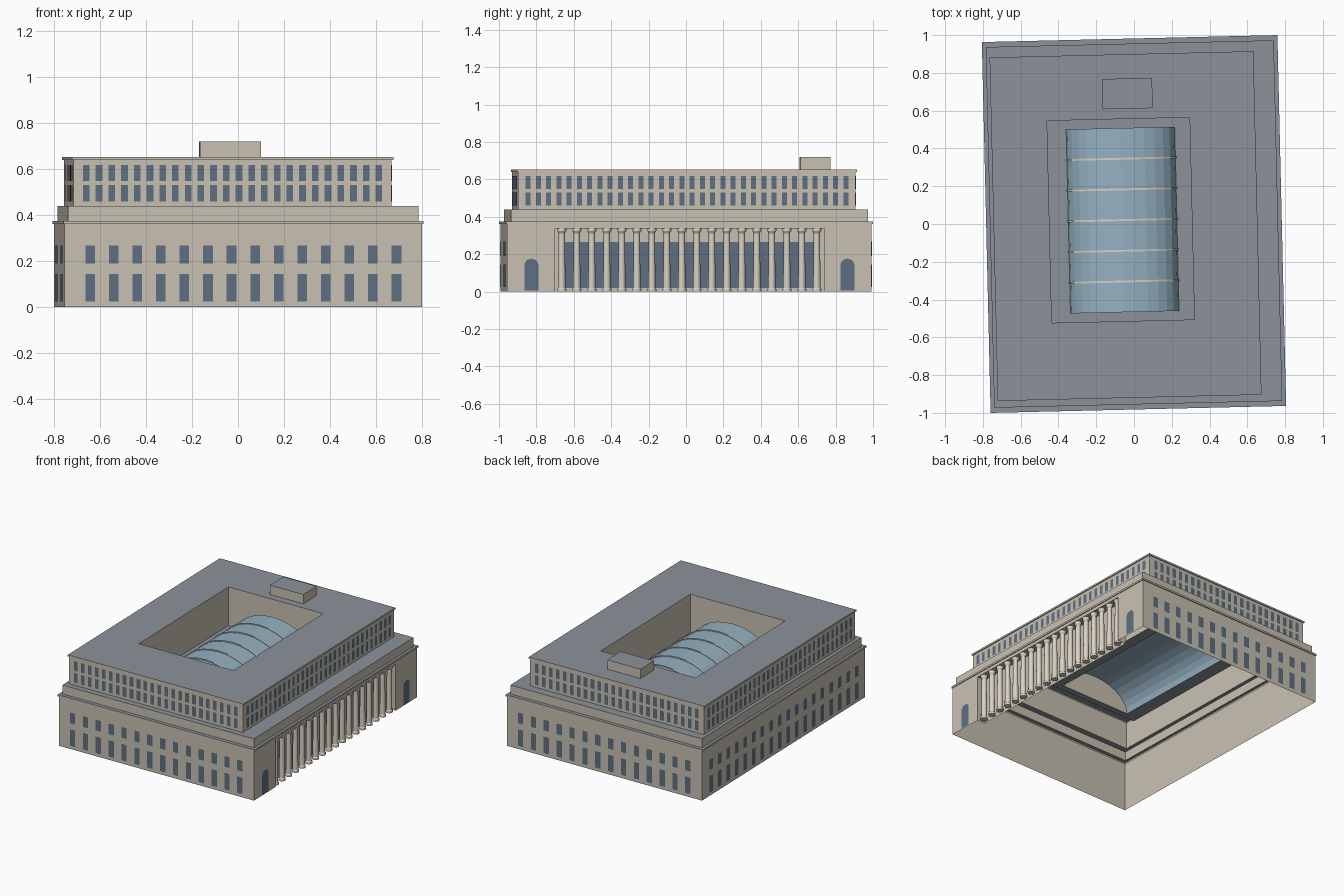
import bpy, math
from math import sin, cos, pi, radians

if "Cube" in bpy.data.objects:
    bpy.data.objects.remove(bpy.data.objects["Cube"])

TURN = radians(1.35)  # whole building sits slightly rotated on the site


def material(name, rgb):
    m = bpy.data.materials.new(name)
    m.diffuse_color = (*rgb, 1)
    m.use_nodes = True
    m.node_tree.nodes["Principled BSDF"].inputs["Base Color"].default_value = m.diffuse_color
    return m


STONE = material("stone", (0.58, 0.53, 0.45))
ROOF = material("roof_grey", (0.26, 0.29, 0.32))
PANE = material("window_blue", (0.11, 0.16, 0.22))
GLASS = material("skylight_glass", (0.30, 0.44, 0.54))
TRIM = material("pale_trim", (0.70, 0.64, 0.55))


def add(name, verts, faces, mat):
    me = bpy.data.meshes.new(name)
    me.from_pydata(verts, [], faces)
    me.materials.append(mat)
    ob = bpy.data.objects.new(name, me)
    ob.rotation_euler.z = TURN
    bpy.context.collection.objects.link(ob)
    return ob


def rect(w, l, z, cu=0, cv=0):
    return [(cu + a * w / 2, cv + b * l / 2, z) for a, b in ((-1, -1), (1, -1), (1, 1), (-1, 1))]


def loft(name, loops, mat, bottom=False, top=False):
    n = len(loops[0])
    verts = [p for lp in loops for p in lp]
    faces = [(k * n + i, k * n + (i + 1) % n, (k + 1) * n + (i + 1) % n, (k + 1) * n + i)
             for k in range(len(loops) - 1) for i in range(n)]
    if bottom:
        faces.append(tuple(reversed(range(n))))
    if top:
        faces.append(tuple(range(len(verts) - n, len(verts))))
    return add(name, verts, faces, mat)


def on_side(side, d, s, z):
    # point at distance d out from the centre, s along the wall
    return {"front": (s, -d, z), "right": (d, s, z), "back": (-s, d, z), "left": (-d, -s, z)}[side]


def windows(name, side, d, count, span, width, rows, mid=0):
    verts, faces = [], []
    for i in range(count):
        s = mid - span + 2 * span * i / (count - 1)
        for z0, z1 in rows:
            b = len(verts)
            verts += [on_side(side, d, s + a * width / 2, z)
                      for a, z in ((-1, z0), (1, z0), (1, z1), (-1, z1))]
            faces.append((b, b + 1, b + 2, b + 3))
    add(name, verts, faces, PANE)


# Main dimensions
BW, BL = 1.553, 1.95            # base walls
CW, CL = 1.565, 1.9637          # lower cornice
SW, SL = 1.525, 1.91            # setback
UW, UL, UU, UV = 1.383, 1.805, -0.045, -0.01   # upper storeys
HW, HL, HU, HV = 0.755, 1.07, -0.07, 0.022     # courtyard opening
VW, VL, VU, VV = 0.575, 0.975, -0.06, 0.022    # skylight
REC, DEPTH, SOFFIT, FLOOR = 0.72, 0.065, 0.338, 0.37
EPS = 0.003

# Base walls with the colonnade recess on the right side
x, y = BW / 2, BL / 2
plan = [(-x, -y), (x, -y), (x, -REC), (x - DEPTH, -REC), (x - DEPTH, REC), (x, REC), (x, y), (-x, y)]
loft("base_walls", [[(*p, z) for p in plan] for z in (0, SOFFIT)], STONE)
loft("base_lintel", [rect(BW, BL, SOFFIT), rect(BW, BL, 0.362)], STONE)
add("recess_soffit", [(*p, SOFFIT) for p in plan[2:6]], [(3, 2, 1, 0)], STONE)

# Cornices, setback and upper storeys
loft("lower_cornice", [rect(BW, BL, 0.362), rect(CW, CL, 0.362), rect(CW, CL, 0.375)], STONE)
loft("lower_ledge", [rect(CW, CL, 0.375), rect(SW, SL, 0.375)], ROOF)
loft("setback_walls", [rect(SW, SL, 0.375), rect(SW, SL, 0.44)], STONE)
loft("upper_ledge", [rect(SW, SL, 0.44), rect(UW, UL, 0.44, UU, UV)], ROOF)
loft("upper_walls", [rect(UW, UL, z, UU, UV) for z in (0.44, 0.64)], STONE)
uc = (UW + 0.014, UL + 0.014)
loft("upper_cornice", [rect(UW, UL, 0.64, UU, UV), rect(*uc, 0.64, UU, UV), rect(*uc, 0.652, UU, UV)], STONE)

# Roof with courtyard
loft("main_roof", [rect(*uc, 0.652, UU, UV), rect(HW, HL, 0.652, HU, HV)], ROOF)
loft("courtyard_walls", [rect(HW, HL, 0.652, HU, HV), rect(HW, HL, FLOOR, HU, HV)], STONE)
loft("courtyard_roof", [rect(HW, HL, FLOOR, HU, HV), rect(VW, VL, FLOOR, VU, VV)], ROOF)

# Rooftop plant room
loft("plant_room_walls", [rect(0.265, 0.16, z, -0.019, 0.691) for z in (0.652, 0.72)], STONE)
add("plant_room_roof", rect(0.265, 0.16, 0.72, -0.019, 0.691), [(0, 1, 2, 3)], ROOF)


# Barrel-vault skylight
def arch(v, grow=0.0, seg=14):
    return [(VU + (VW / 2 + grow) * cos(pi * i / seg), v,
             FLOOR + (0.18 + grow) * sin(pi * i / seg)) for i in range(seg + 1)]


def strip(name, loops, mat):
    n = len(loops[0])
    add(name, [p for lp in loops for p in lp],
        [(k * n + i, k * n + n + i, k * n + n + i + 1, k * n + i + 1)
         for k in range(len(loops) - 1) for i in range(n - 1)], mat)


v0, v1 = VV - VL / 2, VV + VL / 2
strip("skylight_vault", [arch(v0), arch(v1)], GLASS)
for label, v in (("front", v0), ("back", v1)):
    pts = arch(v)
    order = range(len(pts)) if label == "back" else reversed(range(len(pts)))
    add(f"skylight_{label}_end", pts, [tuple(order)], STONE)
for k in range(1, 6):
    v = v0 + VL * k / 6
    strip(f"skylight_rib_{k}", [arch(v - 0.005), arch(v - 0.005, 0.005),
                                arch(v + 0.005, 0.005), arch(v + 0.005)], TRIM)

# Base windows
base_rows = ((0.025, 0.145), (0.19, 0.268))
windows("front_base_windows", "front", y + EPS, 14, 0.666, 0.042, base_rows)
windows("back_base_windows", "back", y + EPS, 14, 0.666, 0.042, base_rows)
windows("left_base_windows", "left", x + EPS, 18, 0.871, 0.042, base_rows)

# Upper windows
upper_rows = ((0.46, 0.53), (0.548, 0.617))
windows("front_upper_windows", "front", UL / 2 - UV + EPS, 24, 0.636, 0.029, upper_rows, UU)
windows("back_upper_windows", "back", UL / 2 + UV + EPS, 24, 0.636, 0.029, upper_rows, -UU)
windows("right_upper_windows", "right", UW / 2 + UU + EPS, 32, 0.85, 0.027, upper_rows, UV)
windows("left_upper_windows", "left", UW / 2 - UU + EPS, 32, 0.85, 0.027, upper_rows, -UV)

# Tall windows behind the columns
windows("colonnade_windows", "right", x - DEPTH + EPS, 17, 0.642, 0.05, ((0.02, 0.265),))

# Arched side doors
for label, mid in (("front", -0.845), ("back", 0.845)):
    r = 0.038
    pts = [(x + EPS, mid - r, 0.005), (x + EPS, mid + r, 0.005)]
    pts += [(x + EPS, mid + r * cos(pi * i / 12), 0.138 + r * sin(pi * i / 12)) for i in range(13)]
    add(f"{label}_arched_door", pts, [tuple(range(len(pts)))], PANE)

# Colonnade: turned columns with base and capital
profile = [(0.024, 0), (0.024, 0.014), (0.02, 0.02), (0.0165, 0.312), (0.024, 0.324), (0.024, SOFFIT)]
for k in range(18):
    s = -0.682 + 1.364 * k / 17
    loops = [[(x - 0.026 + r * cos(2 * pi * i / 16), s + r * sin(2 * pi * i / 16), z)
              for i in range(16)] for r, z in profile]
    col = loft(f"column_{k + 1}", loops, TRIM, bottom=True, top=True)
    bpy.ops.object.select_all(action="DESELECT")
    col.select_set(True)
    bpy.context.view_layer.objects.active = col
    bpy.ops.object.shade_smooth_by_angle(angle=radians(30))
